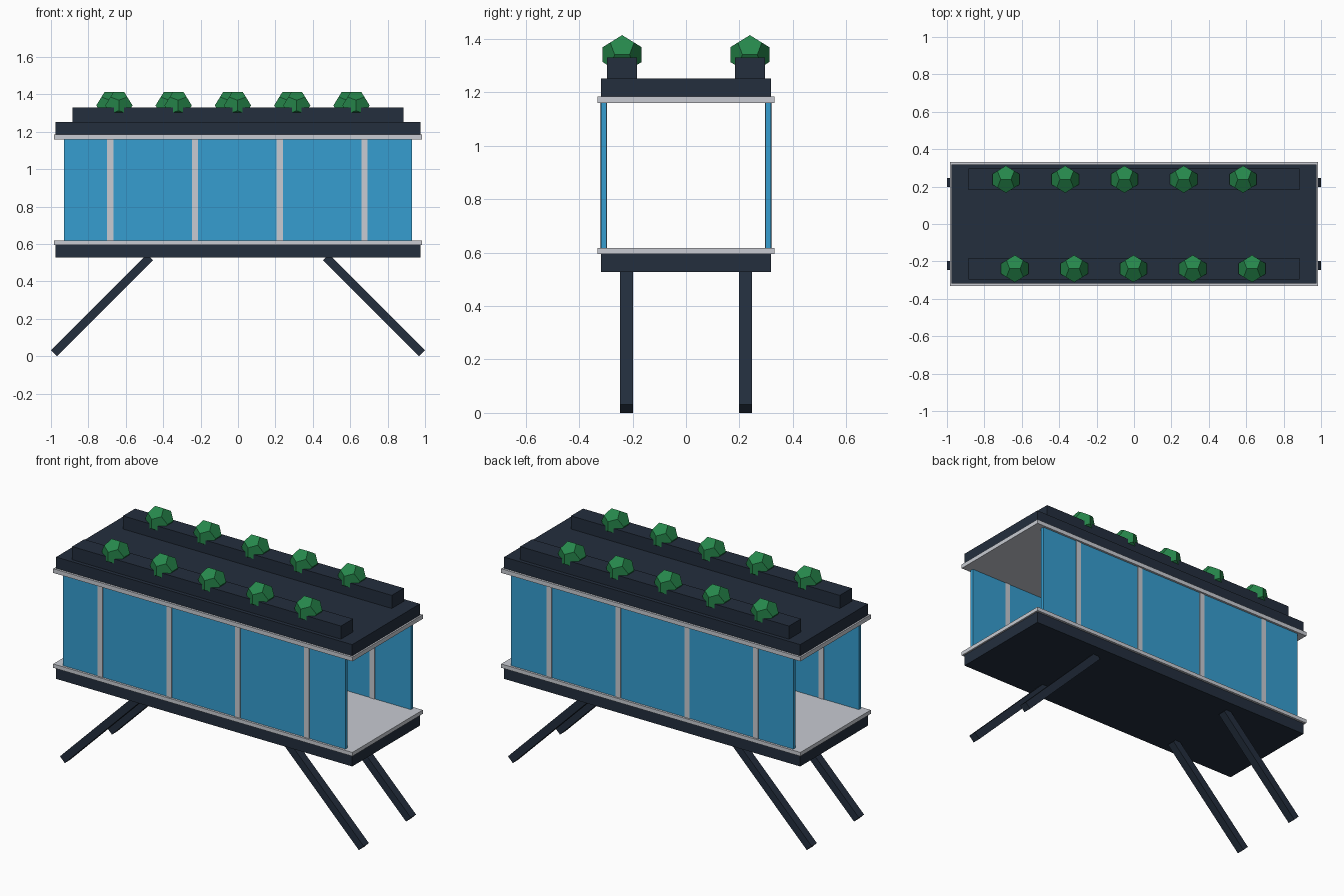
import bpy, bmesh, math
from mathutils import Matrix, Vector

if "Cube" in bpy.data.objects:
    bpy.data.objects.remove(bpy.data.objects["Cube"])


def material(name, r, g, b):
    def lin(c):
        c /= 255
        return c / 12.92 if c <= 0.04045 else ((c + 0.055) / 1.055) ** 2.4
    m = bpy.data.materials.new(name)
    m.diffuse_color = (lin(r), lin(g), lin(b), 1)
    m.use_nodes = True
    m.node_tree.nodes["Principled BSDF"].inputs["Base Color"].default_value = m.diffuse_color
    return m


NAVY = material("dark_navy", 35, 46, 61)
GREY = material("light_grey", 200, 203, 210)
GLASS = material("blue_glass", 54, 158, 208)
GREEN = material("leaf_green", 38, 135, 75)


def finish(name, bm, mat):
    bmesh.ops.recalc_face_normals(bm, faces=bm.faces)
    mesh = bpy.data.meshes.new(name)
    bm.to_mesh(mesh)
    bm.free()
    mesh.materials.append(mat)
    ob = bpy.data.objects.new(name, mesh)
    bpy.context.collection.objects.link(ob)
    return ob


def box(name, centre, size, mat, tilt=0):
    bm = bmesh.new()
    bmesh.ops.create_cube(bm, size=1)
    bm.transform(Matrix.Translation(centre) @ Matrix.Rotation(tilt, 4, 'Y')
                 @ Matrix.Diagonal((*size, 1)))
    return finish(name, bm, mat)


def slab(name, hx, hy, z0, z1, mat):
    return box(name, (0, 0, (z0 + z1) / 2), (2 * hx, 2 * hy, z1 - z0), mat)


def shrub(name, centre, radius):
    # dodecahedron with its top edge running along x
    p = (1 + math.sqrt(5)) / 2
    s = (-1, 1)
    pts = [(a, b, c) for a in s for b in s for c in s]
    for a in s:
        for b in s:
            pts += [(a / p, 0, b * p), (0, a * p, b / p), (a * p, b / p, 0)]
    bm = bmesh.new()
    for q in pts:
        bm.verts.new(Vector(q) * radius / math.sqrt(3) + Vector(centre))
    bmesh.ops.convex_hull(bm, input=bm.verts)
    bmesh.ops.dissolve_limit(bm, angle_limit=0.05, verts=bm.verts, edges=bm.edges)
    return finish(name, bm, GREEN)


# floor and roof slabs with overhanging trim
slab("floor_slab", 0.975, 0.318, 0.527, 0.595, NAVY)
slab("floor_trim", 0.985, 0.331, 0.595, 0.618, GREY)
slab("roof_trim", 0.985, 0.331, 1.16, 1.185, GREY)
slab("roof_slab", 0.975, 0.318, 1.185, 1.252, NAVY)

for side, y in (("front", -1), ("back", 1)):
    # glass wall and mullions; both ends stay open
    box(side + "_glass", (0, y * 0.308, 0.889), (1.86, 0.02, 0.542), GLASS)
    for i in range(4):
        box(f"{side}_mullion_{i + 1}", (-0.683 + 0.453 * i, y * 0.308, 0.889),
            (0.033, 0.026, 0.542), GREY)
    # rooftop planter with a staggered row of shrubs
    box(side + "_planter", (0, y * 0.239, 1.291), (1.77, 0.113, 0.078), NAVY)
    start = -0.637 if y < 0 else -0.685
    for i in range(5):
        shrub(f"{side}_shrub_{i + 1}", (start + 0.317 * i, y * 0.239, 1.341), 0.078)
    # splayed legs
    for end, x in (("left", -1), ("right", 1)):
        box(f"{side}_{end}_leg", (x * 0.7275, y * 0.222, 0.2725),
            (0.045, 0.049, 0.7257), NAVY, tilt=-x * math.pi / 4)
